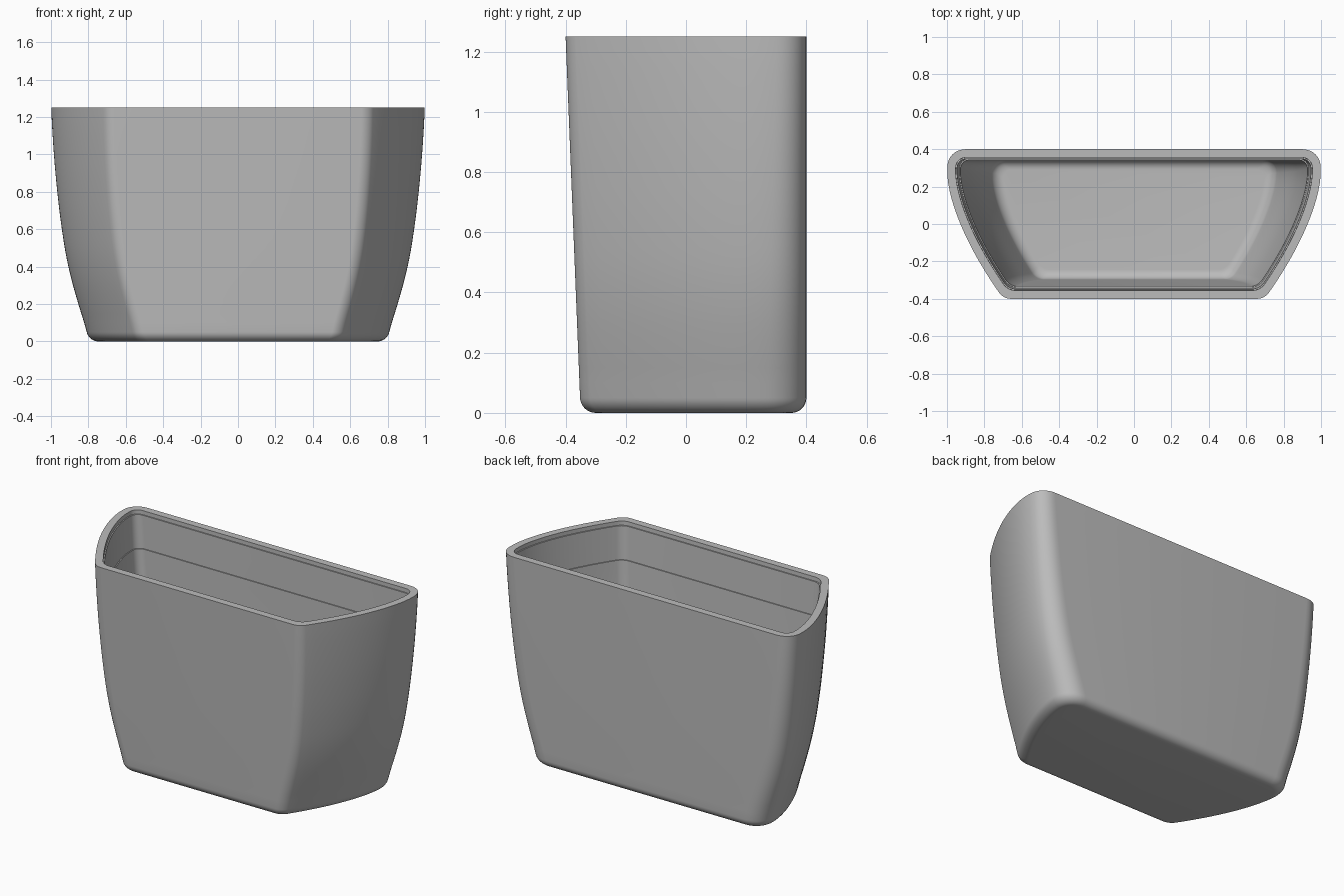
import bpy
import bmesh
import math
from mathutils import Vector

cube = bpy.data.objects.get("Cube")
if cube:
    bpy.data.objects.remove(cube)

HEIGHT = 1.25
BACK = 0.40
FILLET = 0.05
WIDTHS = [(0.0, 0.79), (0.2, 0.855), (0.4, 0.91), (0.6, 0.943),
          (0.8, 0.967), (1.0, 0.985), (HEIGHT, 1.0)]


def half_width(z):
    """Smooth flare of the side walls."""
    total, weight = 0, 0
    for k in range(-4, 5):
        h = min(max(z + k * 0.025, 0), HEIGHT)
        for (z0, w0), (z1, w1) in zip(WIDTHS, WIDTHS[1:]):
            if z0 <= h <= z1:
                total += w0 + (w1 - w0) * (h - z0) / (z1 - z0)
                weight += 1
                break
    return total / weight


def side_point(y, z, inset):
    """Bowed side that tapers towards the front, moved in by the wall depth."""
    u = max(0.27 - y, 0) / 0.67
    slope = 0.3 * 1.6 * u ** 0.6 / 0.67
    x = half_width(z) - 0.3 * u ** 1.6 - inset * math.sqrt(1 + slope * slope)
    return Vector((x, y))


def rounded(before, corner, after, radius, steps=8):
    a = corner + (before - corner).normalized() * radius
    b = corner + (after - corner).normalized() * radius
    pts = []
    for i in range(steps + 1):
        t = i / steps
        w = 0.8  # rational weight keeps the corner close to an arc
        k = [(1 - t) ** 2, 2 * w * t * (1 - t), t * t]
        pts.append((a * k[0] + corner * k[1] + b * k[2]) / sum(k))
    return pts


def section(z, inset):
    """Closed outline of the pot at one height."""
    front = -0.35 - 0.05 * z / HEIGHT + inset
    back = BACK - inset
    r_back = max(0.10 + 0.03 * (1 - z / HEIGHT) - inset, 0.05)
    r_front = 0.04
    back_corner = side_point(back, z, inset)
    front_corner = side_point(front, z, inset)
    half = rounded(Vector((0, back)), back_corner,
                   side_point(back - r_back, z, inset), r_back)
    y0, y1 = back - r_back, front + r_front
    half += [side_point(y0 + (y1 - y0) * i / 16, z, inset) for i in range(1, 16)]
    half += rounded(side_point(y1, z, inset), front_corner,
                    Vector((0, front)), r_front)
    mirror = [Vector((-p.x, p.y)) for p in reversed(half)]
    return [(p.x, p.y, z) for p in half + mirror]


def fillet(base, radius, inset):
    """Rounded foot as (height, inset) pairs, from flat floor to wall."""
    angles = [i / 8 * math.pi / 2 for i in range(9)]
    return [(base + radius * (1 - math.cos(a)),
             inset + radius * (1 - math.sin(a))) for a in angles]


# Wall profile: outside going up, over the rim, inside going down
STEP, LIP, FLOOR = 1.02, 1.225, 0.05
outside = fillet(0, FILLET, 0)
outside += [(FILLET + (HEIGHT - FILLET) * i / 24, 0) for i in range(1, 25)]
rim = [(HEIGHT, 0.045), (LIP, 0.045), (LIP, 0.052), (STEP, 0.052), (STEP, 0.058)]
inside = [(STEP - (STEP - FLOOR - FILLET) * i / 20, 0.058) for i in range(1, 20)]
inside += list(reversed(fillet(FLOOR, FILLET, 0.058)))

# Planter body lofted through all sections
bm = bmesh.new()
rings = [[bm.verts.new(co) for co in section(z, d)] for z, d in outside + rim + inside]
for low, high in zip(rings, rings[1:]):
    n = len(low)
    for i in range(n):
        j = (i + 1) % n
        bm.faces.new((low[i], low[j], high[j], high[i]))
bm.faces.new(rings[0])
bm.faces.new(rings[-1])
bmesh.ops.recalc_face_normals(bm, faces=bm.faces)

mesh = bpy.data.meshes.new("planter_body")
bm.to_mesh(mesh)
bm.free()
body = bpy.data.objects.new("planter_body", mesh)
bpy.context.collection.objects.link(body)

# Plain grey material
grey = bpy.data.materials.new("plain_grey")
grey.use_nodes = True
colour = (0.5, 0.5, 0.5, 1)
grey.diffuse_color = colour
grey.node_tree.nodes["Principled BSDF"].inputs["Base Color"].default_value = colour
mesh.materials.append(grey)

bpy.ops.object.select_all(action='DESELECT')
body.select_set(True)
bpy.context.view_layer.objects.active = body
bpy.ops.object.shade_smooth_by_angle(angle=math.radians(35))
